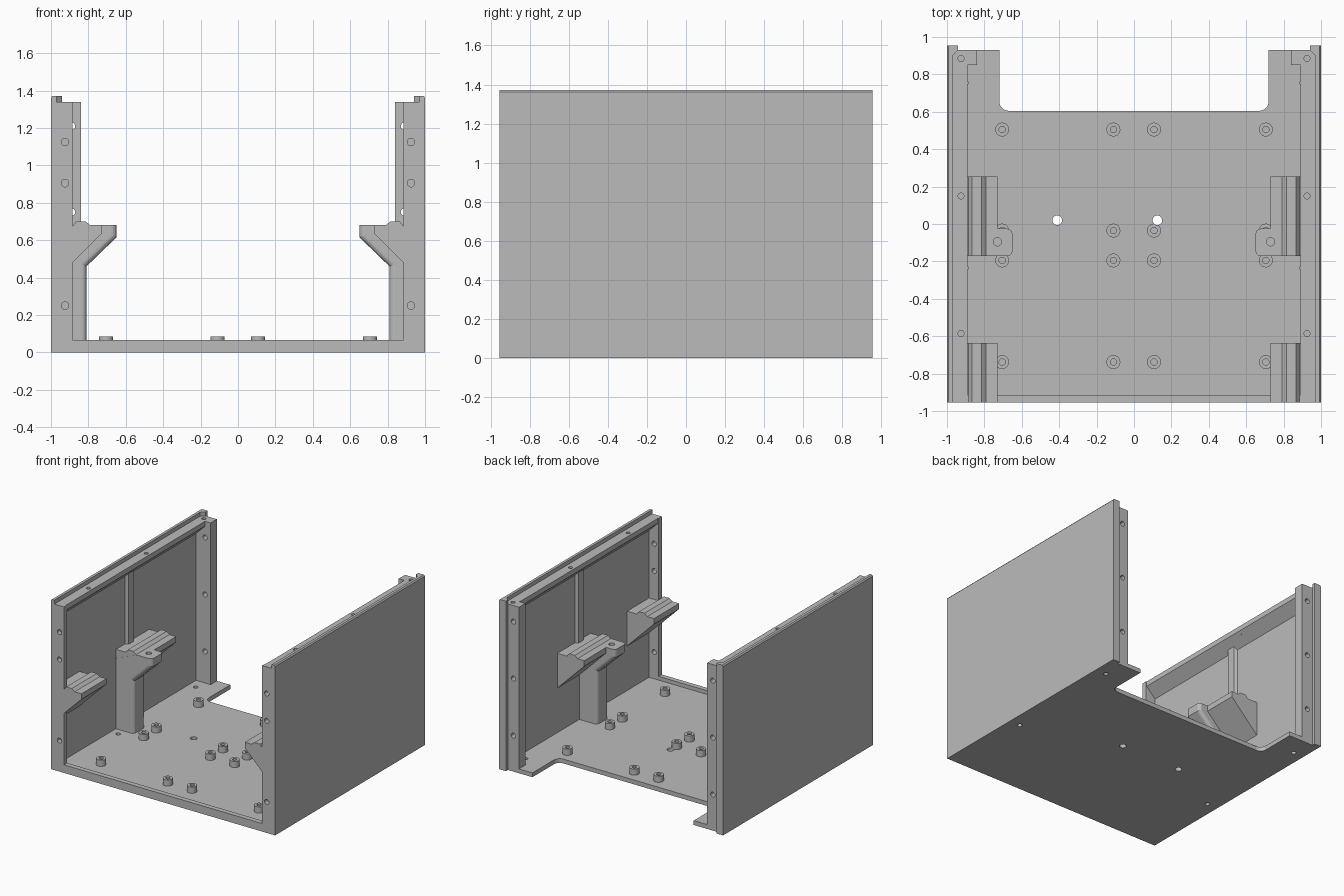
import bpy, bmesh, math
from mathutils import Matrix, Vector

old = bpy.data.objects.get("Cube")
if old:
    bpy.data.objects.remove(old, do_unlink=True)

GREY = (0.5, 0.5, 0.5, 1)
mat = bpy.data.materials.new("plain_grey")
mat.use_nodes = True
mat.diffuse_color = GREY
bsdf = next(n for n in mat.node_tree.nodes if n.type == 'BSDF_PRINCIPLED')
bsdf.inputs["Base Color"].default_value = GREY

BACK, FRONT = 0.955, -0.955
FLOOR, RIM, TOP = 0.035, 0.065, 1.34


def finish(name, bm):
    bmesh.ops.recalc_face_normals(bm, faces=bm.faces)
    mesh = bpy.data.meshes.new(name)
    bm.to_mesh(mesh)
    bm.free()
    mesh.materials.append(mat)
    obj = bpy.data.objects.new(name, mesh)
    bpy.context.scene.collection.objects.link(obj)
    return obj


def prism(points, axis, lo, hi):
    """Extrude a profile: along y it is read as (x, z), along z as (x, y)."""
    bm = bmesh.new()
    place = (lambda a, b: (a, lo, b)) if axis == 'y' else (lambda a, b: (a, b, lo))
    face = bm.faces.new([bm.verts.new(place(a, b)) for a, b in points])
    moved = bmesh.ops.extrude_face_region(bm, geom=[face])["geom"]
    step = Vector((0, hi - lo, 0) if axis == 'y' else (0, 0, hi - lo))
    bmesh.ops.translate(bm, vec=step, verts=[v for v in moved if isinstance(v, bmesh.types.BMVert)])
    return bm


def rect(x0, x1, y0, y1):
    return [(x0, y0), (x1, y0), (x1, y1), (x0, y1)]


def cylinder(bm, centre, radius, length, axis='z', sides=20):
    turn = Matrix.Rotation(math.pi / 2, 4, 'X') if axis == 'y' else Matrix()
    bmesh.ops.create_cone(bm, cap_ends=True, segments=sides, radius1=radius, radius2=radius,
                          depth=length, matrix=Matrix.Translation(centre) @ turn)


# Standoff positions on the floor
spots = [(x, y) for x in (-0.705, -0.11, 0.107, 0.705) for y in (-0.738, -0.195, -0.035, 0.505)]

# Drill cutter for every screw hole
bm = bmesh.new()
for s in (-1, 1):
    for z in (0.25, 0.905, 1.125):
        cylinder(bm, (s * 0.925, FRONT, z), 0.02, 0.16, 'y')
    for z in (0.29, 0.75, 1.21):
        cylinder(bm, (s * 0.89, 0.9, z), 0.02, 0.2, 'y')
    for y in (-0.585, 0.15, 0.885):
        cylinder(bm, (s * 0.925, y, TOP), 0.016, 0.12)
    for y in (-0.235, 0.755):
        cylinder(bm, (s * 0.905, y, 0), 0.018, 0.2)
    cylinder(bm, (s * 0.73, -0.095, 0.68), 0.022, 0.12)
for x in (-0.41, 0.125):
    cylinder(bm, (x, 0.02, 0), 0.026, 0.3)
for x, y in spots:
    cylinder(bm, (x, y, 0.09), 0.017, 0.09)
drills = finish("hole_cutter", bm)
drills.hide_render = True
drills.display_type = 'WIRE'


def part(name, bm, drilled=True, mirrored=True):
    obj = finish(name, bm)
    if drilled:
        cut = obj.modifiers.new("holes", 'BOOLEAN')
        cut.operation = 'DIFFERENCE'
        cut.solver = 'EXACT'
        cut.object = drills
    if mirrored:
        mirror = obj.modifiers.new("other_side", 'MIRROR')
        mirror.use_clip = False
        mirror.use_mirror_merge = False
    return obj


# Floor plate with a wide rear notch and rounded inner corners
half = [(1, FRONT), (1, 0.93), (0.72, 0.93)]
for i in range(7):
    a = math.radians(15 * i)
    half.append((0.67 + 0.05 * math.cos(a), 0.655 - 0.05 * math.sin(a)))
outline = half + [(-x, y) for x, y in reversed(half)]
part("floor_plate", prism(outline, 'z', 0, FLOOR), mirrored=False)

# Raised rim along the front edge
part("front_rim", prism(rect(-0.97, 0.97, 0, RIM), 'y', FRONT, -0.915), False, False)

# Hollow standoffs
bm = bmesh.new()
for x, y in spots:
    cylinder(bm, (x, y, 0.06), 0.037, 0.05, sides=24)
part("standoffs", bm, mirrored=False)

# Thin outer side panel that rises above the rail as a lip
panel = [(0.97, 0), (1, 0), (1, 1.362), (0.992, 1.372), (0.97, 1.372)]
part("side_panel", prism(panel, 'y', FRONT, BACK), False)

# Rear edge strip on the panel, with a chamfered inner side
strip = [(0.975, 0.895), (0.94, 0.93), (0.94, BACK), (0.975, BACK)]
part("rear_edge_strip", prism(strip, 'z', 0, 1.372), False)

# Top rail with a sloping underside
rail = [(0.975, TOP), (0.89, TOP), (0.89, 1.3), (0.975, 1.215)]
part("top_rail", prism(rail, 'y', FRONT, 0.92))

# Corner posts
part("front_post", prism(rect(0.885, 0.975, FRONT, -0.915), 'z', 0, TOP))
part("rear_post", prism(rect(0.84, 0.975, 0.85, 0.93), 'z', 0, TOP))

# Wall rib between rail and middle bracket
rib = [(0.975, -0.06), (0.945, -0.045), (0.945, 0.02), (0.975, 0.035)]
part("wall_rib", prism(rib, 'z', 0.5, 1.3), False)

# Ridged support ledges with a sloping underside
ledge = [(0.975, 0.675), (0.885, 0.675), (0.865, 0.7), (0.815, 0.7), (0.79, 0.68),
         (0.73, 0.68), (0.73, 0.635), (0.975, 0.39)]
part("front_ledge", prism(ledge, 'y', FRONT, -0.635), False)
part("middle_ledge", prism(ledge, 'y', -0.17, 0.255))

# Middle pillar flaring out into a mounting tab, inner edges rounded
pillar = [(0.975, 0.02), (0.81, 0.02), (0.81, 0.46), (0.65, 0.615), (0.65, 0.68),
          (0.79, 0.68), (0.975, 0.6)]
bm = prism(pillar, 'y', -0.172, -0.025)
inner = [e for e in bm.edges
         if all(v.co.x < 0.82 for v in e.verts)
         and abs(e.verts[0].co.y - e.verts[1].co.y) < 0.01
         and not all(v.co.z > 0.67 for v in e.verts)]
bmesh.ops.bevel(bm, geom=inner, offset=0.028, segments=4, profile=0.5, affect='EDGES')
part("middle_pillar", bm)
